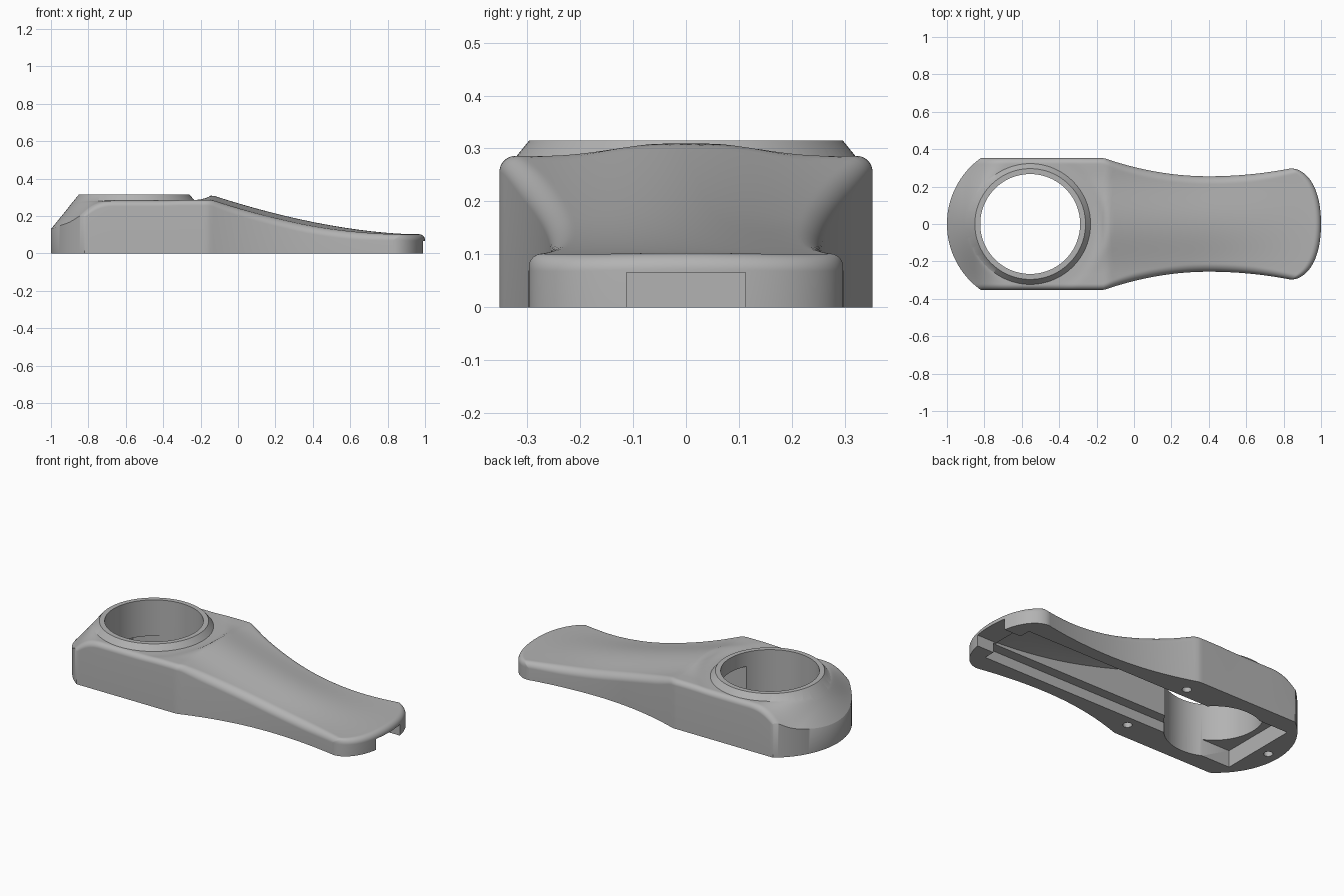
import bpy, bmesh, math
from mathutils import Matrix

if "Cube" in bpy.data.objects:
    bpy.data.objects.remove(bpy.data.objects["Cube"])

RING_X = -0.555
GREY = (0.45, 0.45, 0.45, 1)

grey = bpy.data.materials.new("plain_grey")
grey.use_nodes = True
grey.diffuse_color = GREY
grey.node_tree.nodes["Principled BSDF"].inputs["Base Color"].default_value = GREY


def finish(bm, name):
    bmesh.ops.recalc_face_normals(bm, faces=bm.faces)
    mesh = bpy.data.meshes.new(name)
    bm.to_mesh(mesh)
    bm.free()
    obj = bpy.data.objects.new(name, mesh)
    bpy.context.collection.objects.link(obj)
    mesh.materials.append(grey)
    return obj


def slab(name, point, nu, nv, base):
    """Closed block: a sculpted top sheet, vertical sides and a flat base."""
    bm = bmesh.new()
    top, low = [], []
    for i in range(nu + 1):
        row = [point(i / nu, j / nv) for j in range(nv + 1)]
        top.append([bm.verts.new(p) for p in row])
        low.append([bm.verts.new((p[0], p[1], base)) for p in row])
    for i in range(nu):
        for j in range(nv):
            for g in (top, low):
                bm.faces.new((g[i][j], g[i + 1][j], g[i + 1][j + 1], g[i][j + 1]))
    for i in range(nu):
        for j in (0, nv):
            bm.faces.new((top[i][j], top[i + 1][j], low[i + 1][j], low[i][j]))
    for j in range(nv):
        for i in (0, nu):
            bm.faces.new((top[i][j], top[i][j + 1], low[i][j + 1], low[i][j]))
    return finish(bm, name)


def box(name, x0, x1, half, z1):
    return slab(name, lambda u, v: (x0 + u * (x1 - x0), (2 * v - 1) * half, z1), 1, 1, -0.05)


def cone(name, x, y, r0, r1, z0, z1, segments=96):
    bm = bmesh.new()
    bmesh.ops.create_cone(bm, cap_ends=True, segments=segments, radius1=r0, radius2=r1,
                          depth=z1 - z0, matrix=Matrix.Translation((x, y, (z0 + z1) / 2)))
    return finish(bm, name)


def combine(target, tool, operation):
    mod = target.modifiers.new("combine", "BOOLEAN")
    mod.operation = operation
    mod.solver = "EXACT"
    mod.object = tool
    tool.hide_render = True
    bpy.ops.object.select_all(action="DESELECT")
    bpy.context.view_layer.objects.active = target
    target.select_set(True)
    bpy.ops.object.modifier_apply(modifier=mod.name)
    bpy.data.objects.remove(tool)


def smoothstep(a, b, x):
    k = min(1, max(0, (x - a) / (b - a)))
    return k * k * (3 - 2 * k)


def soft_min(a, b, k):
    h = max(0, k - abs(a - b)) / k
    return min(a, b) - h * h * k / 4


def half_width(x):
    if x < -0.16:
        return 0.352
    return 0.255 + (0.31 if x < 0.4 else 0.22) * (x - 0.4) ** 2


def arm_height(x, y):
    # Falling spine with a gentle crown that flattens out at the tip
    k = max(0, (0.95 - max(x, -0.14)) / 1.09)
    depth = 0.026 - 0.023 * smoothstep(0.3, 0.95, x)
    crown = depth * (0.5 - 0.5 * math.cos(math.pi * min(1, abs(y) / 0.27)))
    return 0.103 + 0.209 * k ** 1.7 - crown


def body_point(u, v):
    # Samples gather towards the rounded rims
    s = 0.5 - 0.5 * math.cos(math.pi * u)
    t = math.sin(math.pi * (v - 0.5))
    left = -0.57 - math.sqrt(0.43 ** 2 - (0.35 * t) ** 2)
    right = 1 - 0.08 * t * t - 0.09 * (1 - math.sqrt(max(0, 1 - t ** 4)))
    x = left + s * (right - left)
    w = half_width(x)
    y = t * w
    # Shoulder falling away from the ring towards the heel
    r = math.hypot(x - RING_X, y)
    slope = 1.23 - 0.35 * (y / 0.35) ** 2
    shoulder = soft_min(0.284, 0.315 - slope * (r - 0.295), 0.02)
    shoulder += (0.282 - shoulder) * smoothstep(-0.92, -0.66, x)
    # Trough around the ring, rising into the arm
    rise = smoothstep(0.36, 0.42, r) * smoothstep(-0.5, -0.25, x)
    z = shoulder + (arm_height(x, y) - shoulder) * rise
    # Rounded long edges and tip
    rad = 0.03 + 0.012 * smoothstep(-0.2, 0.0, x) - 0.01 * smoothstep(0.6, 0.9, x)
    side = max(0, 1 - (1 - abs(t)) * w / rad) * smoothstep(-0.98, -0.8, x)
    tip = max(0, 1 - (right - x) / rad)
    e = min(1, max(side, tip))
    return x, y, z - rad * (1 - math.sqrt(1 - e * e))


body = slab("handle_body", body_point, 150, 72, 0)

# Raised collar and through hole
combine(body, cone("collar", RING_X, 0, 0.349, 0.296, 0.25, 0.315), "UNION")
combine(body, cone("ring_hole", RING_X, 0, 0.267, 0.267, -0.1, 0.5), "DIFFERENCE")

# Underside: stepped channel, heel pocket and open tip
combine(body, box("arm_channel", -0.36, 0.88, 0.18, 0.06), "DIFFERENCE")
combine(body, box("heel_pocket", -0.86, -0.6, 0.24, 0.1), "DIFFERENCE")
combine(body, box("tip_notch", 0.84, 1.1, 0.112, 0.066), "DIFFERENCE")


# Deep arm cavity opening into the ring
def cavity_point(u, v):
    x, y = -0.42 + 1.28 * u, (2 * v - 1) * 0.12
    return x, y, min(0.23, arm_height(x, y) - 0.03)


combine(body, slab("arm_cavity", cavity_point, 30, 8, -0.06), "DIFFERENCE")

# Screw holes
for x, y in ((-0.16, 0.245), (-0.16, -0.245), (-0.93, 0)):
    combine(body, cone("screw_hole", x, y, 0.025, 0.025, -0.05, 0.06, 20), "DIFFERENCE")

bpy.ops.object.shade_smooth_by_angle(angle=math.radians(44))
